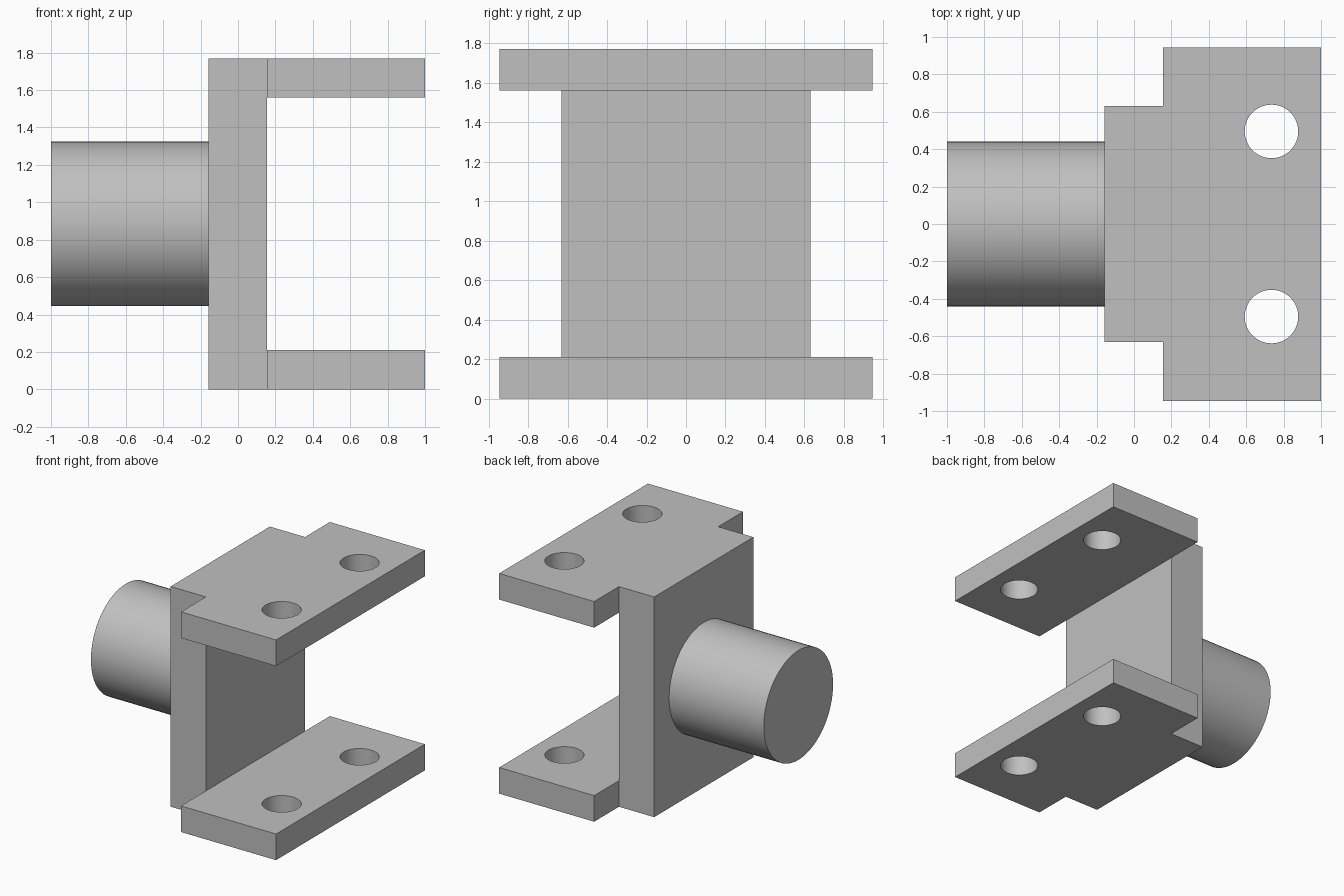
import bpy
from math import radians

cube = bpy.data.objects.get("Cube")
if cube:
    bpy.data.objects.remove(cube, do_unlink=True)

HEIGHT = 1.77
STEP_X = 0.155      # where the back plate meets the flanges
PLATE_X = -0.158    # shaft side of the back plate
THICK = 0.21

metal = bpy.data.materials.new("plain grey metal")
metal.use_nodes = True
grey = (0.53, 0.53, 0.53, 1)
metal.diffuse_color = grey
metal.node_tree.nodes["Principled BSDF"].inputs["Base Color"].default_value = grey


def finish(name):
    obj = bpy.context.object
    obj.name = obj.data.name = name
    bpy.ops.object.transform_apply(location=True, rotation=True, scale=True)
    obj.data.materials.append(metal)
    return obj


def box(name, x0, x1, half_y, z0, z1):
    bpy.ops.mesh.primitive_cube_add(size=1, location=((x0 + x1) / 2, 0, (z0 + z1) / 2))
    bpy.context.object.scale = (x1 - x0, 2 * half_y, z1 - z0)
    return finish(name)


def cylinder(name, radius, depth, location, rotation=(0, 0, 0)):
    bpy.ops.mesh.primitive_cylinder_add(vertices=64, radius=radius, depth=depth,
                                        location=location, rotation=rotation)
    return finish(name)


def combine(target, tool, operation):
    mod = target.modifiers.new(operation.lower(), 'BOOLEAN')
    mod.operation, mod.object, mod.solver = operation, tool, 'EXACT'
    bpy.context.view_layer.objects.active = target
    bpy.ops.object.modifier_apply(modifier=mod.name)
    bpy.data.objects.remove(tool, do_unlink=True)


def smooth(obj):
    bpy.ops.object.select_all(action='DESELECT')
    obj.select_set(True)
    bpy.context.view_layer.objects.active = obj
    bpy.ops.object.shade_smooth_by_angle(angle=radians(30))


# Back plate with a wide flange at the bottom and the top
bracket = box("clevis_bracket", PLATE_X, STEP_X, 0.63, 0, HEIGHT)
for z in (0, HEIGHT - THICK):
    combine(bracket, box("flange", STEP_X, 1, 0.945, z, z + THICK), 'UNION')

# Bolt holes through both flanges
for y in (-0.495, 0.495):
    combine(bracket, cylinder("hole_cutter", 0.143, 3, (0.735, y, HEIGHT / 2)), 'DIFFERENCE')
smooth(bracket)

# Round shaft on the back of the plate
shaft = cylinder("shaft", 0.44, PLATE_X + 1, ((PLATE_X - 1) / 2, 0, HEIGHT / 2),
                 (0, radians(90), 0))
smooth(shaft)
